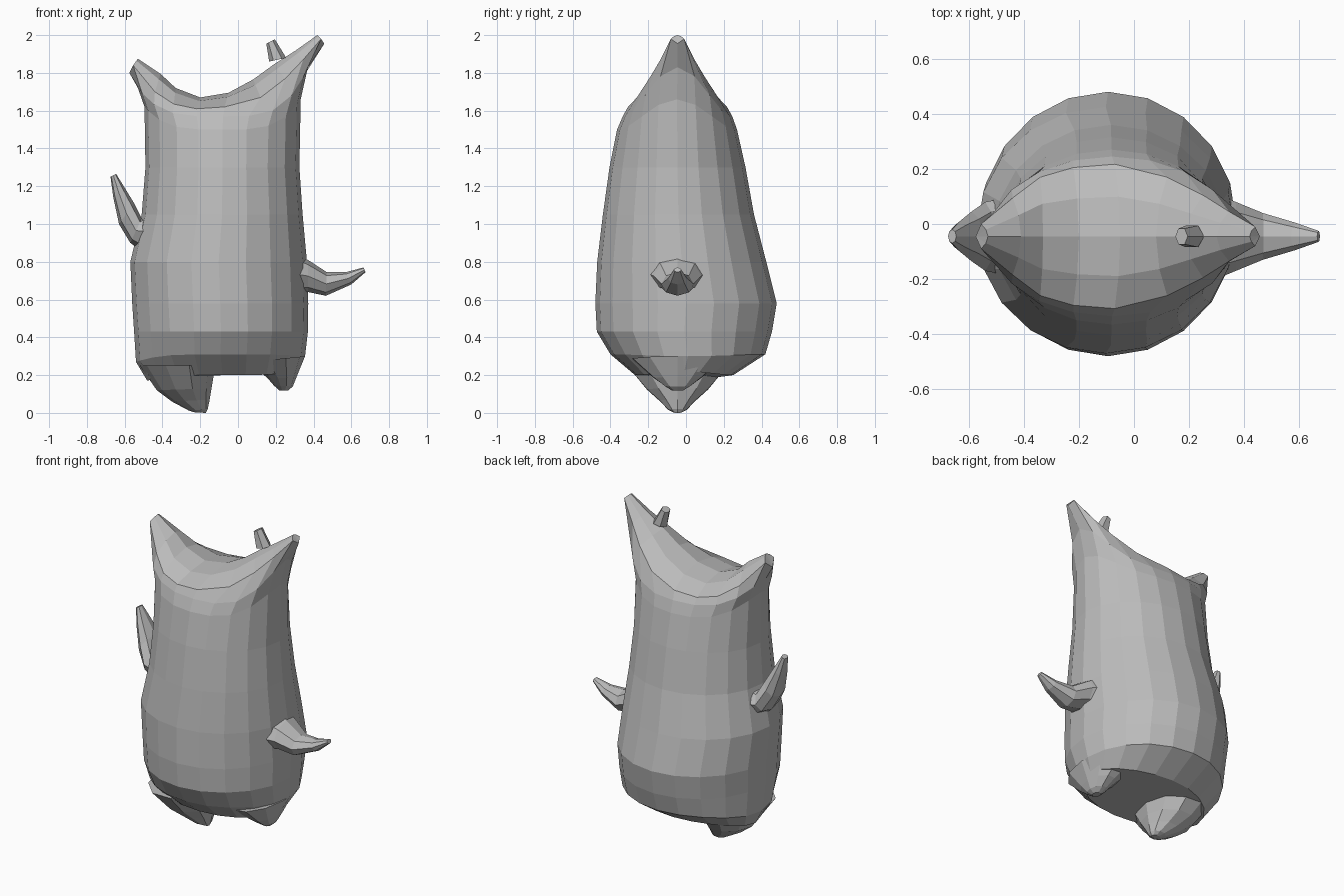
import bpy, bmesh, math

cube = bpy.data.objects.get("Cube")
if cube:
    bpy.data.objects.remove(cube, do_unlink=True)

grey = bpy.data.materials.new("plain grey")
grey.use_nodes = True
colour = (0.5, 0.5, 0.5, 1)
grey.diffuse_color = colour
grey.node_tree.nodes["Principled BSDF"].inputs["Base Color"].default_value = colour

YC = -0.045  # depth of the horns, arms and feet
HALF = 10    # stations from the left horn to the right horn
SIDES = 2 * HALF


def finish(name, bm):
    bmesh.ops.remove_doubles(bm, verts=bm.verts, dist=0.0005)
    bmesh.ops.recalc_face_normals(bm, faces=bm.faces)
    mesh = bpy.data.meshes.new(name)
    bm.to_mesh(mesh)
    bm.free()
    mesh.materials.append(grey)
    obj = bpy.data.objects.new(name, mesh)
    bpy.context.collection.objects.link(obj)
    return obj


def bridge(bm, a, b):
    n = len(a)
    for i in range(n):
        bm.faces.new((a[i], a[(i + 1) % n], b[(i + 1) % n], b[i]))


def limb(name, rings, sides):
    """Loft ellipses, each given by two opposite points in x, z and a half depth."""
    bm = bmesh.new()
    loops = []
    for (ax, az), (bx, bz), depth in rings:
        loop = []
        for i in range(sides):
            t = 2 * math.pi * i / sides
            k = (1 + math.cos(t)) / 2
            loop.append(bm.verts.new((bx + (ax - bx) * k, YC + depth * math.sin(t),
                                      bz + (az - bz) * k)))
        loops.append(loop)
    for a, b in zip(loops, loops[1:]):
        bridge(bm, a, b)
    bm.faces.new(loops[0])
    bm.faces.new(loops[-1])
    return finish(name, bm)


def body_ring(bm, z_right, z_mid, z_left, x_right, x_left, front, back):
    """Ellipse whose two ends may rise or drop away from its middle."""
    loop = []
    for i in range(SIDES):
        t = 2 * math.pi * i / SIDES
        c, s = math.cos(t), math.sin(t)
        end = z_left if c > 0 else z_right
        loop.append(bm.verts.new((
            (x_left + x_right) / 2 + (x_left - x_right) / 2 * c,
            (front + back) / 2 + (back - front) / 2 * s,
            z_mid + (end - z_mid) * c ** 4)))
    return loop


# Saddle top: rim x, rim z, half depth, ridge x, ridge z, from left horn to right horn
saddle = [
    (0.457, 1.955, 0, 0.457, 1.955),
    (0.44, 1.98, 0.035, 0.42, 2.0),
    (0.345, 1.87, 0.09, 0.30, 1.915),
    (0.25, 1.77, 0.15, 0.19, 1.845),
    (0.12, 1.67, 0.215, 0.08, 1.765),
    (-0.07, 1.62, 0.262, -0.05, 1.695),
    (-0.22, 1.61, 0.25, -0.20, 1.67),
    (-0.34, 1.635, 0.215, -0.33, 1.72),
    (-0.44, 1.70, 0.14, -0.41, 1.795),
    (-0.555, 1.84, 0.045, -0.53, 1.875),
    (-0.575, 1.80, 0, -0.575, 1.80),
]
# Body rings: right, middle and left heights, right and left x, front and back y
rings = [
    (1.72, 1.57, 1.83, -0.53, 0.37, -0.335, 0.245),
    (1.62, 1.50, 1.66, -0.495, 0.332, -0.365, 0.27),
    (1.3, 1.3, 1.3, -0.49, 0.325, -0.405, 0.315),
    (1.05, 1.05, 1.05, -0.51, 0.342, -0.44, 0.36),
    (0.8, 0.8, 0.8, -0.57, 0.365, -0.47, 0.425),
    (0.58, 0.58, 0.58, -0.56, 0.372, -0.48, 0.48),
    (0.43, 0.43, 0.43, -0.55, 0.37, -0.472, 0.455),
    (0.27, 0.31, 0.3, -0.54, 0.355, -0.40, 0.42),
    (0.17, 0.2, 0.22, -0.48, 0.315, -0.27, 0.25),
]

# Body: saddle rows share their outer edges with the rim of the lofted sack
bm = bmesh.new()
rows = []
for x, z, depth, ridge_x, ridge_z in saddle:
    row = []
    for t in (-1, -0.55, 0, 0.55, 1):
        k = 1 - t * t
        row.append(bm.verts.new((x + (ridge_x - x) * k, YC + depth * t,
                                 z + (ridge_z - z) * k)))
    rows.append(row)
for a, b in zip(rows, rows[1:]):
    for i in range(len(a) - 1):
        bm.faces.new((a[i], a[i + 1], b[i + 1], b[i]))
rim = [r[-1] for r in rows] + [r[0] for r in rows[-2:0:-1]]
loops = [rim] + [body_ring(bm, *r) for r in rings]
for a, b in zip(loops, loops[1:]):
    bridge(bm, a, b)
bm.faces.new(loops[-1])
finish("body", bm)

# Knob behind the taller horn
limb("horn_knob", [((0.165, 1.86), (0.255, 1.88), 0.045),
                   ((0.15, 1.955), (0.195, 1.978), 0.033)], 6)

# Arms
limb("left_arm", [((0.31, 0.84), (0.31, 0.63), 0.15),
                  ((0.37, 0.81), (0.37, 0.64), 0.125),
                  ((0.47, 0.745), (0.465, 0.62), 0.085),
                  ((0.57, 0.745), (0.60, 0.68), 0.05),
                  ((0.665, 0.77), (0.675, 0.745), 0.02)], 8)
limb("right_arm", [((-0.45, 1.08), (-0.49, 0.84), 0.14),
                   ((-0.51, 1.03), (-0.57, 0.90), 0.125),
                   ((-0.55, 1.11), (-0.63, 1.00), 0.09),
                   ((-0.605, 1.20), (-0.66, 1.14), 0.055),
                   ((-0.645, 1.265), (-0.675, 1.25), 0.025)], 8)

# Feet
limb("right_foot", [((-0.52, 0.25), (-0.12, 0.25), 0.28),
                    ((-0.43, 0.12), (-0.14, 0.13), 0.17),
                    ((-0.35, 0.06), (-0.15, 0.07), 0.1),
                    ((-0.26, 0.012), (-0.16, 0.02), 0.05),
                    ((-0.23, 0.003), (-0.17, 0), 0.02)], 10)
limb("left_foot", [((0.06, 0.27), (0.355, 0.3), 0.25),
                   ((0.16, 0.18), (0.31, 0.19), 0.13),
                   ((0.19, 0.145), (0.29, 0.14), 0.07),
                   ((0.22, 0.118), (0.265, 0.118), 0.03)], 10)
